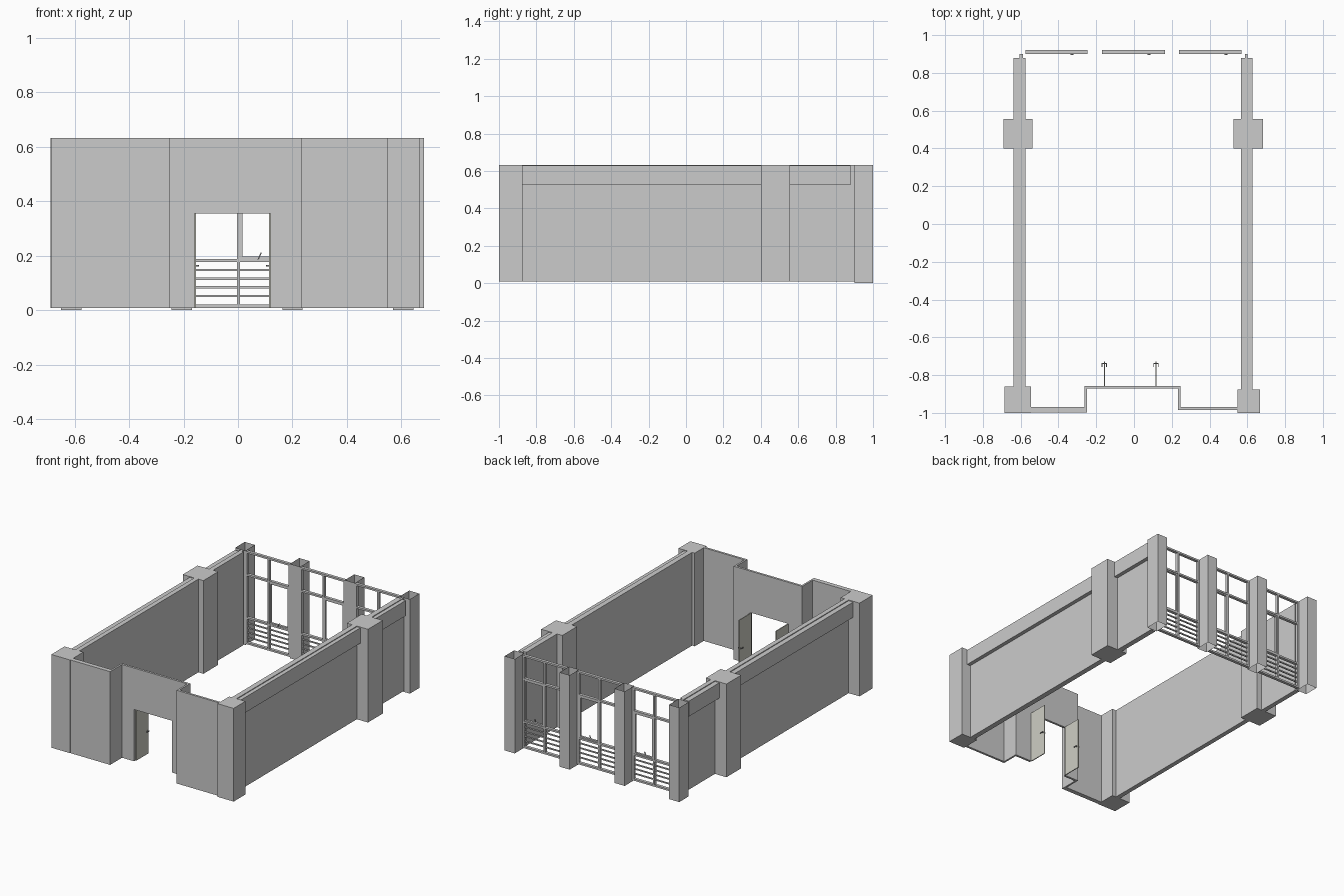
import bpy, bmesh
from mathutils import Matrix, Vector

if "Cube" in bpy.data.objects:
    bpy.data.objects.remove(bpy.data.objects["Cube"])

BASE, TOP = 0.008, 0.633


def finish(name, bm, mat=None):
    bmesh.ops.recalc_face_normals(bm, faces=bm.faces)
    mesh = bpy.data.meshes.new(name)
    bm.to_mesh(mesh)
    bm.free()
    ob = bpy.data.objects.new(name, mesh)
    bpy.context.collection.objects.link(ob)
    if mat:
        mesh.materials.append(mat)
    return ob


def add_box(bm, x0, x1, y0, y1, z0, z1, tilt=None):
    size = Matrix.Diagonal((x1 - x0, y1 - y0, z1 - z0, 1))
    mid = Matrix.Translation(((x0 + x1) / 2, (y0 + y1) / 2, (z0 + z1) / 2))
    rot = Matrix.Rotation(tilt, 4, 'Y') if tilt else Matrix()
    bmesh.ops.create_cube(bm, size=1, matrix=mid @ rot @ size)


def boxes(name, items, mat=None):
    bm = bmesh.new()
    for b in items:
        add_box(bm, *b)
    return finish(name, bm, mat)


def prism(name, plan, z0, z1):
    bm = bmesh.new()
    face = bm.faces.new([bm.verts.new((x, y, z0)) for x, y in plan])
    ext = bmesh.ops.extrude_face_region(bm, geom=[face], use_keep_orig=True)
    verts = [g for g in ext['geom'] if isinstance(g, bmesh.types.BMVert)]
    bmesh.ops.translate(bm, verts=verts, vec=Vector((0, 0, z1 - z0)))
    return finish(name, bm)


def material(name, rgb):
    m = bpy.data.materials.new(name)
    m.diffuse_color = (*rgb, 1)
    m.use_nodes = True
    m.node_tree.nodes["Principled BSDF"].inputs["Base Color"].default_value = m.diffuse_color
    return m


door_mat = material("door_paint", (0.62, 0.62, 0.55))
metal = material("dark_metal", (0.3, 0.3, 0.3))

# Solid structural columns
for name, x0, x1, y0, y1 in (
        ("left_mid_column", -0.69, -0.537, 0.40, 0.557),
        ("right_mid_column", 0.528, 0.684, 0.40, 0.557),
        ("left_front_column", -0.685, -0.545, -1.0, -0.86),
        ("right_front_column", 0.548, 0.668, -1.0, -0.875)):
    boxes(name, [(x0, x1, y0, y1, BASE, TOP)])

# Side walls with a beam running along the outer top
for side, s, inner, mid, outer, front in (
        ("left", -1, 0.574, 0.605, 0.638, -0.86),
        ("right", 1, 0.567, 0.602, 0.628, -0.875)):
    for part, y0, y1 in (("front", front, 0.40), ("back", 0.557, 0.88)):
        a, b = sorted((s * inner, s * mid))
        c, d = sorted((s * mid, s * outer))
        boxes(f"{side}_{part}_wall", [(a, b, y0, y1, BASE, TOP)])
        boxes(f"{side}_{part}_beam", [(c, d, y0, y1, 0.525, 0.628)])
    a, b = sorted((s * 0.588, s * mid))
    boxes(f"{side}_wall_end", [(a, b, 0.88, 0.90, BASE, TOP)])

# Front wall: stepped plans either side of the recessed doorway
prism("front_wall_left", [
    (-0.545, -0.998), (-0.25, -0.998), (-0.25, -0.872), (-0.16, -0.872),
    (-0.16, -0.857), (-0.262, -0.857), (-0.262, -0.968), (-0.545, -0.968)], BASE, TOP)
prism("front_wall_right", [
    (0.548, -0.985), (0.234, -0.985), (0.234, -0.872), (0.12, -0.872),
    (0.12, -0.857), (0.246, -0.857), (0.246, -0.970), (0.548, -0.970)], BASE, TOP)
boxes("door_lintel", [(-0.16, 0.12, -0.872, -0.857, 0.355, TOP)])

# Open double door leaves with lever handles on both faces
for side, x, hinge in (("left", -0.16, 1), ("right", 0.12, -1)):
    a, b = sorted((x, x + hinge * 0.006))
    boxes(f"{side}_door_leaf", [(a, b, -0.857, -0.728, BASE, 0.355)], door_mat)
    bars = [(a - 0.011, b + 0.011, -0.742, -0.736, 0.160, 0.166)]
    for lx in (a - 0.011, b + 0.007):
        bars.append((lx, lx + 0.004, -0.757, -0.742, 0.160, 0.166))
    boxes(f"{side}_door_handle", bars, metal)

# Hollow, open-ended columns along the glazed back wall
edges = ((-0.65, -0.575), (-0.245, -0.17), (0.163, 0.237), (0.57, 0.645))
for i, (x0, x1) in enumerate(edges):
    bm = bmesh.new()
    add_box(bm, x0, x1, 0.90, 1.0, 0, TOP)
    caps = [f for f in bm.faces if abs(f.normal.z) > 0.5]
    bmesh.ops.delete(bm, geom=caps, context='FACES_ONLY')
    finish(f"back_column_{i + 1}", bm)

# Window bays: frame, mullion, transoms, casement and guard rails
for i in range(3):
    x0, x1 = edges[i][1], edges[i + 1][0]
    xm = (x0 + x1) / 2 + 0.005
    Y0, Y1 = 0.90, 0.92
    frame = [(x, x + 0.012, Y0, Y1, BASE, TOP - 0.003)
             for x in (x0, xm - 0.006, x1 - 0.012)]
    for xa, xb in ((x0 + 0.012, xm - 0.006), (xm + 0.006, x1 - 0.012)):
        for z in (BASE, 0.176, 0.465, TOP - 0.015):
            frame.append((xa, xb, Y0, Y1, z, z + 0.012))
    boxes(f"window_frame_{i + 1}", frame)

    # Opening casement in the right half
    ca, cb, w = xm + 0.006, x1 - 0.012, 0.009
    boxes(f"casement_{i + 1}", [
        (ca, ca + w, 0.902, 0.916, 0.188, 0.465),
        (cb - w, cb, 0.902, 0.916, 0.188, 0.465),
        (ca + w, cb - w, 0.902, 0.916, 0.188, 0.197),
        (ca + w, cb - w, 0.902, 0.916, 0.456, 0.465)])
    hx = (ca + cb) / 2
    boxes(f"casement_handle_{i + 1}",
          [(hx - 0.002, hx + 0.002, 0.896, 0.902, 0.183, 0.213, 0.42)], metal)

    boxes(f"guard_rails_{i + 1}", [
        (x0 + 0.012, x1 - 0.012, 0.906, 0.914, z - 0.004, z + 0.004)
        for z in (0.052, 0.084, 0.115, 0.147)])
